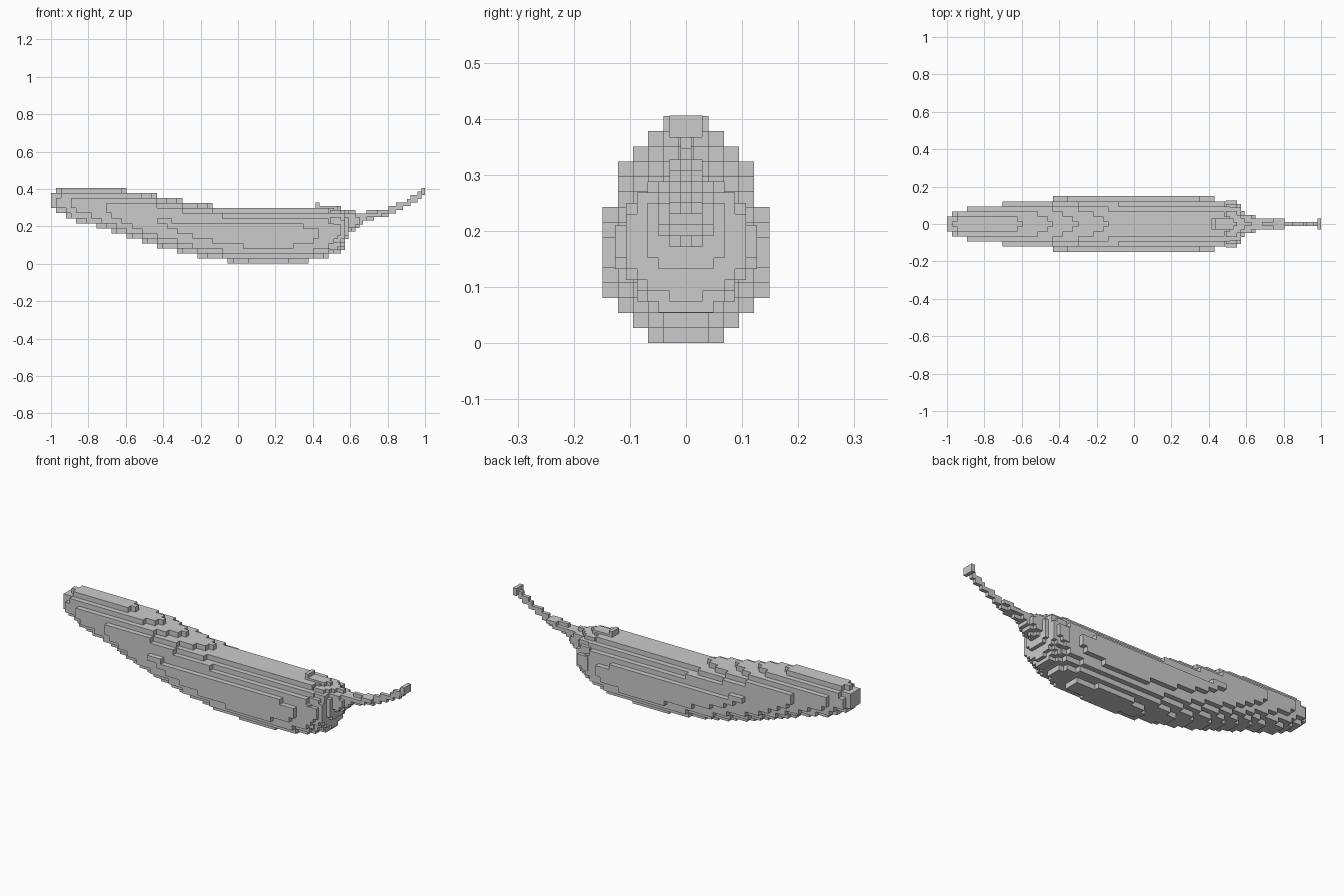
import bpy, bmesh, math
from itertools import product

if "Cube" in bpy.data.objects:
    bpy.data.objects.remove(bpy.data.objects["Cube"])


def lerp(profile, x):
    # profile rows are (x, underside z, top z)
    for a, b in zip(profile, profile[1:]):
        if a[0] <= x <= b[0]:
            t = (x - a[0]) / (b[0] - a[0])
            return a[1] + t * (b[1] - a[1]), a[2] + t * (b[2] - a[2])
    return None


def sweep_cells(profile, size, x0, z0):
    """Fill a grid with round cross-sections that follow the profile."""
    cells = set()
    for i in range(-2, int(2.1 / size)):
        span = lerp(profile, x0 + (i + 0.5) * size)
        if not span:
            continue
        mid, r = (span[0] + span[1]) / 2, (span[1] - span[0]) / 2
        cells.add((i, 0, math.floor((mid - z0) / size)))
        for j, k in product(range(-8, 9), range(0, 40)):
            if math.hypot(j * size, z0 + (k + 0.5) * size - mid) <= r:
                cells.add((i, j, k))
    return cells


def build_blocks(name, cells, size, x0, z0):
    """Make a mesh from only the exposed sides of the cells."""
    bm = bmesh.new()
    verts = {}

    def vert(p):
        if p not in verts:
            verts[p] = bm.verts.new((x0 + p[0] * size, (p[1] - 0.5) * size, z0 + p[2] * size))
        return verts[p]

    for c in sorted(cells):
        for axis, side in product(range(3), (0, 1)):
            n = list(c)
            n[axis] += 2 * side - 1
            if tuple(n) in cells:
                continue
            u, v = (axis + 1) % 3, (axis + 2) % 3
            loop = []
            for du, dv in ((0, 0), (1, 0), (1, 1), (0, 1)):
                p = list(c)
                p[axis] += side
                p[u] += du
                p[v] += dv
                loop.append(vert(tuple(p)))
            bm.faces.new(loop if side else loop[::-1])
    mesh = bpy.data.meshes.new(name)
    bm.to_mesh(mesh)
    bm.free()
    obj = bpy.data.objects.new(name, mesh)
    bpy.context.collection.objects.link(obj)


# Curved pepper pod
pod = [(-1.0, .295, .375), (-.975, .283, .385), (-.955, .265, .397), (-.92, .2565, .398),
       (-.87, .2295, .402), (-.76, .2025, .402), (-.68, .1755, .399), (-.6, .1485, .3915),
       (-.52, .1215, .378), (-.44, .0945, .3645), (-.33, .0675, .341), (-.22, .0405, .323),
       (-.145, .026, .3105), (-.056, .0135, .303), (.1, .0, .298), (.3, .004, .297),
       (.39, .0135, .297), (.48, .038, .297), (.51, .06, .292), (.54, .09, .27)]
S = 0.027
build_blocks("pepper_pod", sweep_cells(pod, S, -1.0, 0.0), S, -1.0, 0.0)

# Leafy cap with its top lobe, and curved stem
stem = [(.49, .055, .30), (.54, .055, .30), (.56, .075, .295), (.575, .115, .285),
        (.595, .165, .28), (.64, .19, .278), (.68, .227, .276), (.73, .243, .287),
        (.79, .252, .296), (.84, .278, .312), (.88, .293, .33), (.92, .314, .35),
        (.96, .335, .375), (.98, .355, .395), (1.0, .375, .43)]
s = 0.0195
x0, z0 = 1.0 - 30 * s, 0.425 - 22 * s
cap = sweep_cells(stem, s, x0, z0)
for i in range(0, 5):
    for j in (-1, 0, 1):
        cap.add((i, j, 15))
for j in (-1, 0, 1):
    cap.add((0, j, 16))
build_blocks("cap_and_stem", cap, s, x0, z0)
